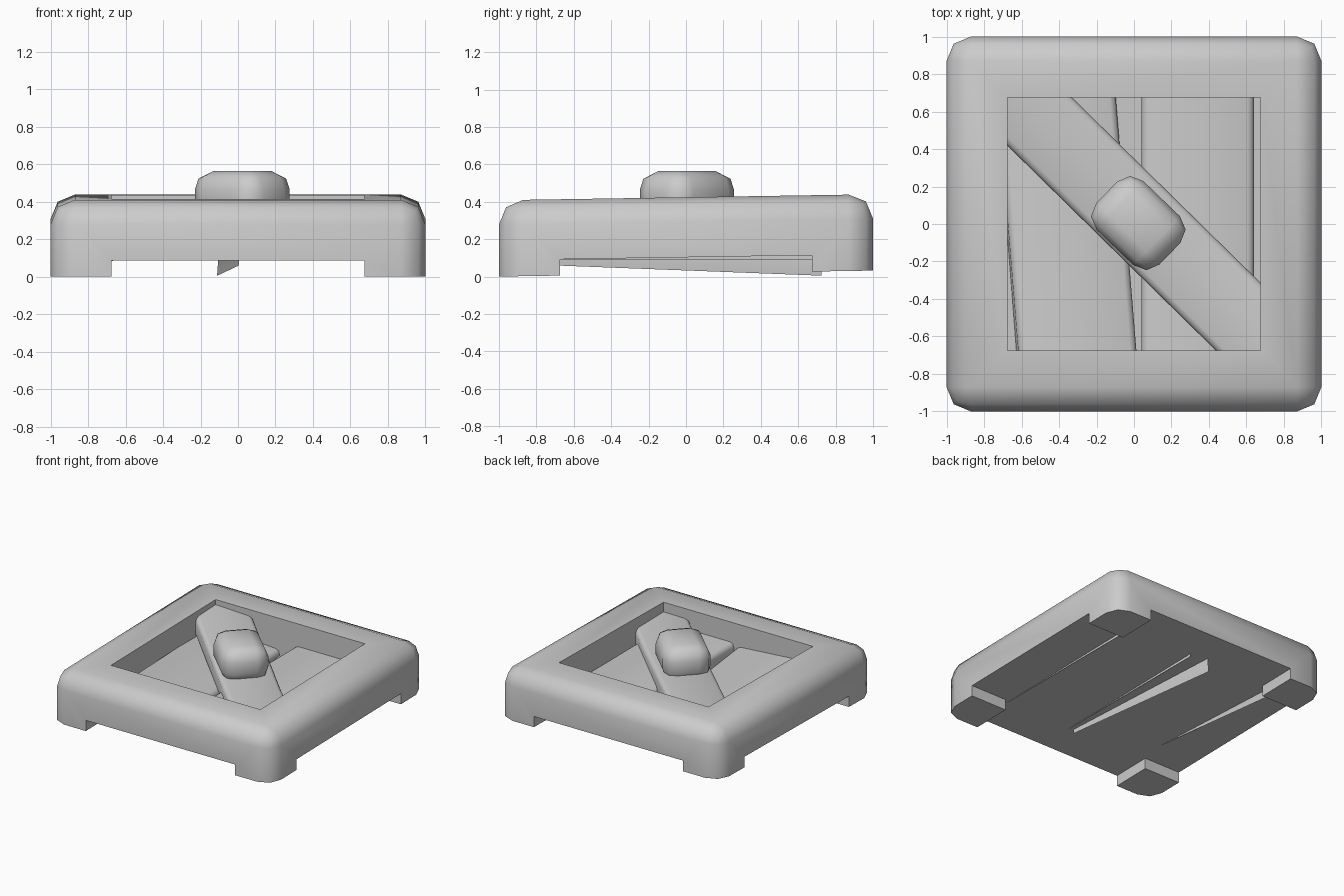
import bpy, bmesh, math
from mathutils import Matrix

if "Cube" in bpy.data.objects:
    bpy.data.objects.remove(bpy.data.objects["Cube"])

def make_object(name, bm, smooth=50):
    bmesh.ops.recalc_face_normals(bm, faces=bm.faces)
    me = bpy.data.meshes.new(name)
    bm.to_mesh(me)
    bm.free()
    ob = bpy.data.objects.new(name, me)
    bpy.context.collection.objects.link(ob)
    bpy.ops.object.select_all(action='DESELECT')
    ob.select_set(True)
    bpy.context.view_layer.objects.active = ob
    if smooth:
        bpy.ops.object.shade_smooth_by_angle(angle=math.radians(smooth))
    return ob

def box_mesh(lo, hi):
    bm = bmesh.new()
    size = [h - l for l, h in zip(lo, hi)]
    mid = [(h + l) / 2 for l, h in zip(lo, hi)]
    bmesh.ops.create_cube(bm, size=1, matrix=Matrix.Translation(mid) @ Matrix.Diagonal((*size, 1)))
    return bm

def bevel(bm, edges, width, seg):
    bmesh.ops.bevel(bm, geom=edges, offset=width, segments=seg, profile=0.5, affect='EDGES')

# Frame: rounded block, hollowed from above, leaving four corner feet
bm = box_mesh((-1, -1, 0), (1, 1, 0.408))
bevel(bm, [e for e in bm.edges if max(v.co.z for v in e.verts) > 0.1], 0.13, 2)
frame = make_object("frame", bm, 0)
IN = 0.675
for lo, hi in (((-IN, -IN, 0.1), (IN, IN, 1)),
               ((-IN, -2, -1), (IN, 2, 0.087)),
               ((-2, -IN, -1), (2, IN, 0.087))):
    cutter = make_object("cutter", box_mesh(lo, hi), 0)
    cutter.hide_render = True
    bpy.context.view_layer.objects.active = frame
    mod = frame.modifiers.new("cut", 'BOOLEAN')
    mod.operation = 'DIFFERENCE'
    mod.solver = 'EXACT'
    mod.object = cutter
    bpy.ops.object.modifier_apply(modifier=mod.name)
    bpy.data.objects.remove(cutter)
# the frame rises slightly toward the back
for v in frame.data.vertices:
    v.co.z += 0.016 * (v.co.y + 1)
bpy.ops.object.select_all(action='DESELECT')
frame.select_set(True)
bpy.context.view_layer.objects.active = frame
bpy.ops.object.shade_smooth_by_angle(angle=math.radians(50))

def plank(name, width, stations, thick, loc, rot):
    """Open-bottomed board along y; stations are (y, top z)."""
    w, b = width / 2, 0.035
    prof = [(-w, -thick), (-w, -b), (-w + b * 0.3, -b * 0.3), (-w + b, 0)]
    prof += [(-x, z) for x, z in reversed(prof)]
    bm = bmesh.new()
    rows = [[bm.verts.new((x, y, z + top)) for x, z in prof] for y, top in stations]
    for a, c in zip(rows, rows[1:]):
        for i in range(len(prof) - 1):
            bm.faces.new((a[i], a[i + 1], c[i + 1], c[i]))
    ob = make_object(name, bm)
    # keep outward normals on the open shell
    if sum(p.normal.z for p in ob.data.polygons) < 0:
        ob.data.flip_normals()
    ob.location = loc
    ob.rotation_euler = [math.radians(a) for a in rot]
    return ob

# Floor boards
plank("right_board", 0.60, [(-0.7, 0), (0.7, 0)], 0.16, (0.34, 0, 0.25), (0, 0, 0))
plank("left_board", 0.63, [(-0.71, 0), (0.71, 0)], 0.17, (-0.355, 0, 0.225), (-2.2, 4.3, 4.5))

# Diagonal board: slopes down from the back left, then levels off
plank("diagonal_board", 0.425, [(-1, 0.335), (-0.4, 0.325), (0, 0.345), (1, 0.395)],
      0.13, (0.037 * 0.707, 0.037 * 0.707, 0), (0, 0, 45.5))

# Knob: chunky rounded block on the diagonal board
bm = box_mesh((-0.18, -0.235, -0.145), (0.18, 0.235, 0.145))
bevel(bm, bm.edges[:], 0.10, 2)
knob = make_object("knob", bm)
knob.location = (0.023, 0.005, 0.42)
knob.rotation_euler = (0, 0, math.radians(46))
